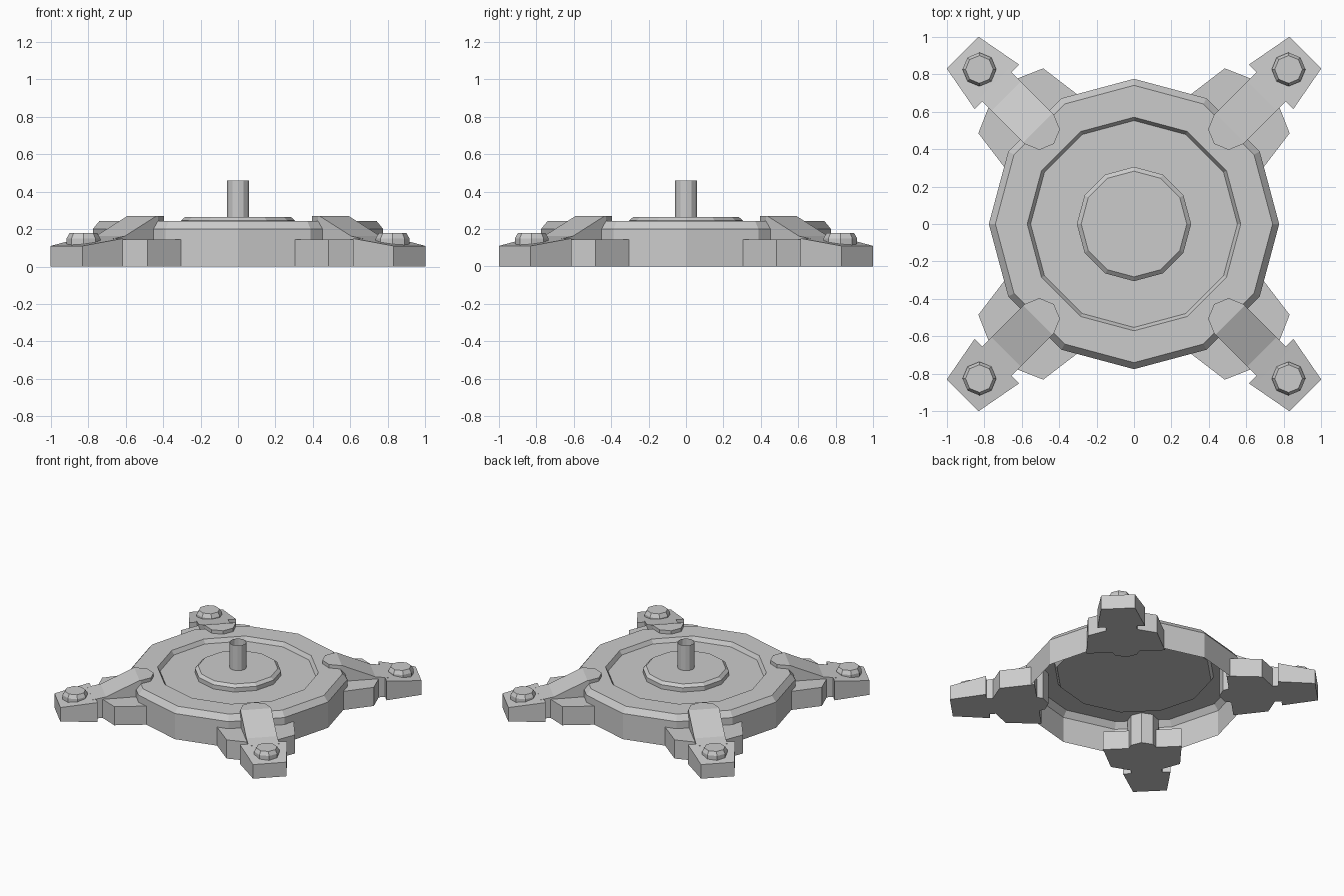
import bpy, bmesh, math
from mathutils import Vector, Matrix

if "Cube" in bpy.data.objects:
    bpy.data.objects.remove(bpy.data.objects["Cube"], do_unlink=True)

grey = bpy.data.materials.new("plain_grey")
grey.use_nodes = True
grey.diffuse_color = (0.6, 0.6, 0.6, 1)
bsdf = next(n for n in grey.node_tree.nodes if n.type == 'BSDF_PRINCIPLED')
bsdf.inputs["Base Color"].default_value = (0.6, 0.6, 0.6, 1)


def finish(bm, name, matrix=Matrix()):
    bm.transform(matrix)
    mesh = bpy.data.meshes.new(name)
    bm.to_mesh(mesh)
    bm.free()
    mesh.materials.append(grey)
    obj = bpy.data.objects.new(name, mesh)
    bpy.context.scene.collection.objects.link(obj)
    return obj


def lathe(name, profile, sides, cap=True, matrix=Matrix()):
    """Turn (radius, height) points, listed bottom to top, into a faceted shell."""
    bm = bmesh.new()
    rings = []
    for r, z in profile:
        angles = [2 * math.pi * i / sides for i in range(sides)]
        rings.append([bm.verts.new((r * math.cos(a), r * math.sin(a), z)) for a in angles])
    for low, high in zip(rings, rings[1:]):
        for i in range(sides):
            j = (i + 1) % sides
            bm.faces.new((low[i], low[j], high[j], high[i]))
    if cap:
        bm.faces.new(rings[-1])
    return finish(bm, name, matrix)


def prism(name, half_outline, tops, matrix):
    """Mirror a half plan outline across its axis, raise it to the (distance, height) line."""
    outline = half_outline + [(r, -t) for r, t in reversed(half_outline) if t > 0]
    bm = bmesh.new()
    face = bm.faces.new([bm.verts.new((r, t, 0)) for r, t in outline])
    grown = bmesh.ops.extrude_face_region(bm, geom=[face])
    for v in grown["geom"]:
        if isinstance(v, bmesh.types.BMVert):
            v.co.z = 1
    for r, _ in tops[1:-1]:
        bmesh.ops.bisect_plane(bm, geom=bm.verts[:] + bm.edges[:] + bm.faces[:],
                               plane_co=(r, 0, 0), plane_no=(1, 0, 0))
    for v in bm.verts:
        if v.co.z > 0.5:
            for (r0, z0), (r1, z1) in zip(tops, tops[1:]):
                if r0 - 1e-4 <= v.co.x <= r1 + 1e-4:
                    v.co.z = z0 + (z1 - z0) * (v.co.x - r0) / (r1 - r0)
                    break
    bmesh.ops.recalc_face_normals(bm, faces=bm.faces[:])
    return finish(bm, name, matrix)


# Hollow body with a chamfered rim and a shallow recess in the top
lathe("body", [(0.775, 0), (0.775, 0.2), (0.74, 0.243), (0.57, 0.243), (0.552, 0.212)], 12)
lathe("hub", [(0.305, 0.212), (0.305, 0.245), (0.282, 0.265)], 12)
lathe("post", [(0.06, 0.265), (0.06, 0.46)], 12, cap=False)

# Rounded inner end of each strut
ROUND = [(0.715 - 0.11 * math.cos(a), 0.11 * math.sin(a))
         for a in (0, math.pi / 4, math.pi / 2)]

# Four diagonal legs
for i, corner in enumerate(("back_left", "back_right", "front_right", "front_left")):
    turn = Matrix.Rotation(math.radians(45 + 90 * i), 4, 'Z')
    prism("bracket_" + corner, [(0.68, 0.278), (0.93, 0.245), (1.0, 0.085)],
          [(0.6, 0.145), (1.1, 0.145)], turn)
    prism("strut_" + corner, ROUND + [(1.06, 0.11)],
          [(0.6, 0.27), (0.725, 0.27), (0.965, 0.162), (1.06, 0.147)], turn)
    prism("foot_" + corner, [(1.035, 0.168), (1.294, 0.12)],
          [(1.035, 0.15), (1.294, 0.11)], turn)
    lathe("bolt_" + corner, [(0.09, 0.1), (0.09, 0.15), (0.074, 0.178)], 8,
          matrix=turn @ Matrix.Translation(Vector((1.167, 0, 0))) @ Matrix.Rotation(math.pi / 4, 4, 'Z'))
